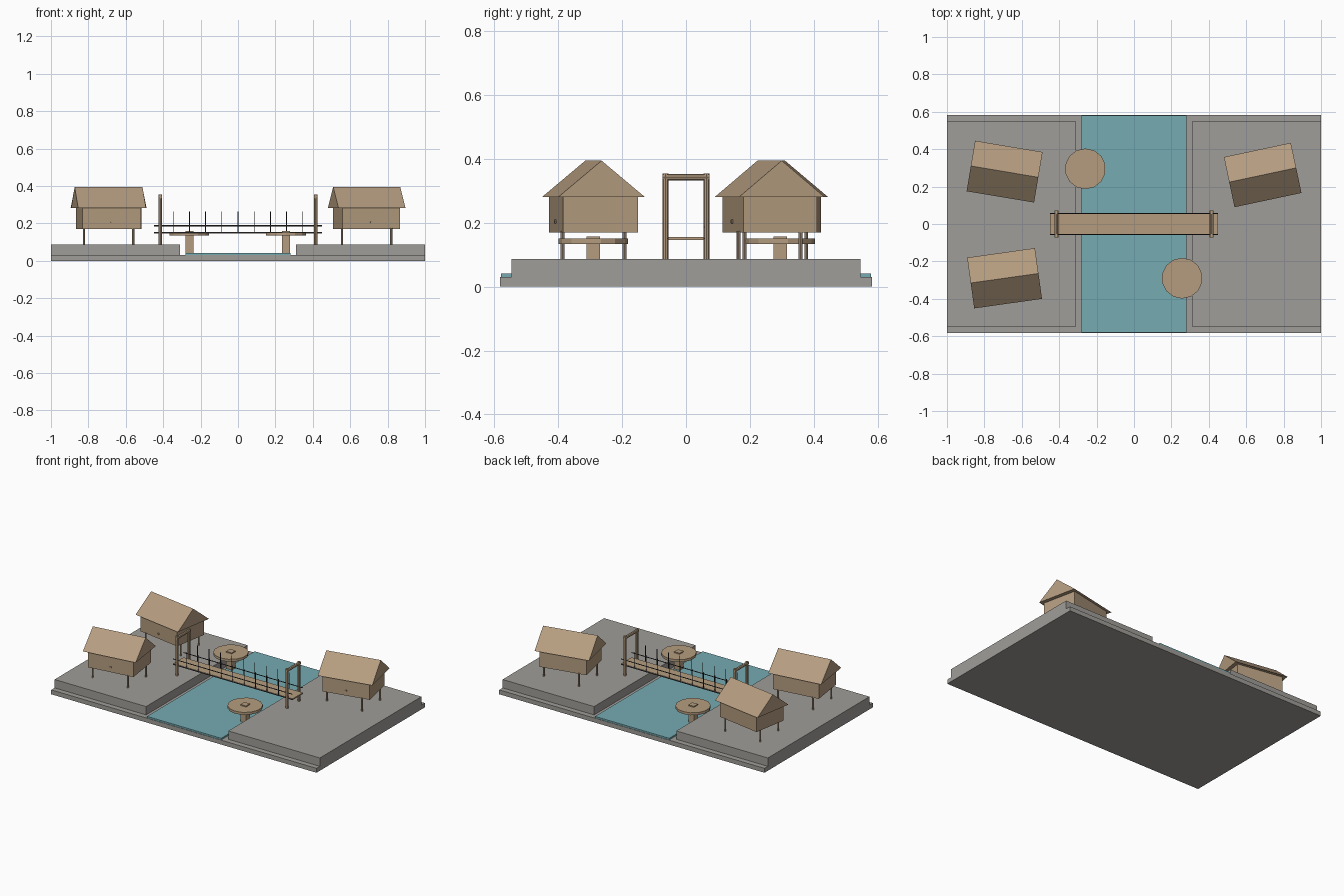
import bpy
import bmesh
from math import radians
from mathutils import Matrix, Vector

cube = bpy.data.objects.get("Cube")
if cube:
    bpy.data.objects.remove(cube, do_unlink=True)


def material(name, rgb):
    mat = bpy.data.materials.new(name)
    mat.use_nodes = True
    mat.diffuse_color = (*rgb, 1)
    mat.node_tree.nodes["Principled BSDF"].inputs["Base Color"].default_value = (*rgb, 1)
    return mat


STONE = material("grey stone", (0.35, 0.34, 0.32))
WOOD = material("tan wood", (0.46, 0.335, 0.215))
WATER = material("teal water", (0.18, 0.41, 0.45))
ROPE = material("dark rope", (0.03, 0.03, 0.035))


def finish(name, bm, mat):
    bmesh.ops.recalc_face_normals(bm, faces=bm.faces)
    mesh = bpy.data.meshes.new(name)
    bm.to_mesh(mesh)
    bm.free()
    mesh.materials.append(mat)
    obj = bpy.data.objects.new(name, mesh)
    bpy.context.collection.objects.link(obj)
    return obj


def box(name, low, high, mat):
    low, high = Vector(low), Vector(high)
    bm = bmesh.new()
    bmesh.ops.create_cube(bm, size=1)
    for v in bm.verts:
        v.co = (low + high) / 2 + Vector(a * b for a, b in zip(v.co, high - low))
    return finish(name, bm, mat)


def rod(name, start, end, radius, sides, mat):
    start, end = Vector(start), Vector(end)
    axis = end - start
    turn = axis.to_track_quat('Z', 'Y').to_matrix().to_4x4()
    bm = bmesh.new()
    bmesh.ops.create_cone(bm, cap_ends=True, segments=sides, radius1=radius, radius2=radius,
                          depth=axis.length,
                          matrix=Matrix.Translation((start + end) / 2) @ turn)
    return finish(name, bm, mat)


def gable(name, w, d, base, top, mat):
    # Triangular prism with its ridge along x
    bm = bmesh.new()
    ends = [[bm.verts.new((x, y, z)) for y, z in ((-d, base), (d, base), (0, top))]
            for x in (-w, w)]
    for end in ends:
        bm.faces.new(end)
    for i in range(3):
        j = (i + 1) % 3
        bm.faces.new((ends[0][i], ends[0][j], ends[1][j], ends[1][i]))
    return finish(name, bm, mat)


GROUND = 0.087

# Ground, water channel and raised banks
box("base_slab", (-1, -0.583, 0), (1, 0.583, 0.03), STONE)
box("water", (-0.28, -0.58, 0.028), (0.28, 0.58, 0.041), WATER)
box("left_bank", (0.31, -0.547, 0.028), (1, 0.547, GROUND), STONE)
box("right_bank", (-1, -0.547, 0.028), (-0.31, 0.547, GROUND), STONE)

# Stilt houses
houses = (("back_right", -0.692, 0.28, -9.5),
          ("front_right", -0.692, -0.29, 8),
          ("back_left", 0.688, 0.262, 12))
for label, x, y, angle in houses:
    parts = [
        box(label + "_house_walls", (-0.158, -0.118, 0.17), (0.158, 0.118, 0.281), WOOD),
        gable(label + "_house_roof", 0.183, 0.137, 0.281, 0.395, WOOD),
        rod(label + "_house_knob", (0, -0.115, 0.204), (0, -0.124, 0.204), 0.006, 8, WOOD),
    ]
    for part in parts:
        part.location = (x, y, 0)
        part.rotation_euler.z = radians(angle)
    for sx in (-1, 1):
        for sy in (-1, 1):
            px, py = x + sx * 0.132, y + sy * 0.097
            rod(label + "_house_leg", (px, py, GROUND - 0.005), (px, py, 0.175), 0.006, 8, WOOD)

# Round platforms standing at the water's edge
for label, x, y in (("back", -0.26, 0.295), ("front", 0.257, -0.29)):
    rod(label + "_platform_disc", (x, y, 0.134), (x, y, 0.151), 0.109, 14, WOOD)
    box(label + "_platform_post", (x - 0.021, y - 0.021, 0.03),
        (x + 0.021, y + 0.021, 0.158), WOOD)

# Bridge deck
box("bridge_deck", (-0.45, -0.055, 0.146), (0.45, 0.055, 0.155), WOOD)

# Gate frames at the bridge ends
for sx in (-1, 1):
    x = sx * 0.415
    for sy in (-1, 1):
        y = sy * 0.064
        rod("gate_post", (x, y, GROUND - 0.005), (x, y, 0.355), 0.0095, 8, WOOD)
    rod("gate_crossbar", (x, -0.073, 0.343), (x, 0.073, 0.343), 0.01, 8, WOOD)

# Rails and stanchions along both deck sides
for sy in (-1, 1):
    y = sy * 0.057
    for z in (0.151, 0.187):
        rod("bridge_rail", (-0.45, y, z), (0.45, y, z), 0.003, 6, ROPE)
    for i in range(-4, 5):
        x = i * 0.0865
        rod("rail_stanchion", (x, y, 0.148), (x, y, 0.262), 0.0025, 6, ROPE)
